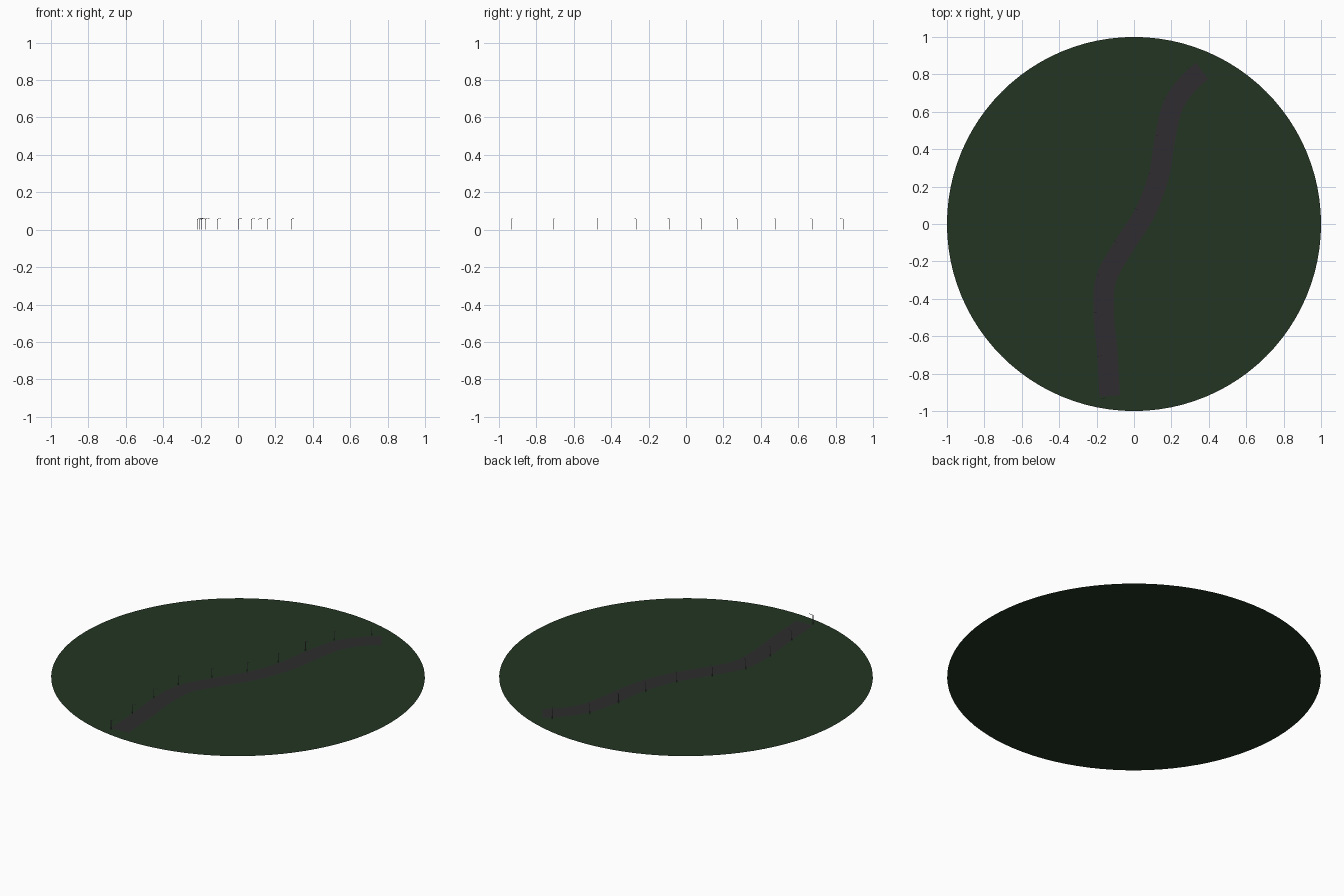
import bpy, bmesh, math
from mathutils import Vector, geometry

if "Cube" in bpy.data.objects:
    bpy.data.objects.remove(bpy.data.objects["Cube"])


def material(name, rgb):
    m = bpy.data.materials.new(name)
    m.diffuse_color = (*rgb, 1)
    m.use_nodes = True
    m.node_tree.nodes["Principled BSDF"].inputs["Base Color"].default_value = m.diffuse_color
    return m


GRASS = material("dark green grass", (0.0175, 0.036, 0.0175))
ASPHALT = material("dark grey asphalt", (0.0275, 0.0255, 0.0275))
METAL = material("grey lamp metal", (0.22, 0.22, 0.22))


def finish(name, bm, mat):
    me = bpy.data.meshes.new(name)
    bm.to_mesh(me)
    bm.free()
    me.materials.append(mat)
    ob = bpy.data.objects.new(name, me)
    bpy.context.collection.objects.link(ob)
    return ob


# Round flat ground
bm = bmesh.new()
bmesh.ops.create_circle(bm, cap_ends=True, segments=96, radius=1.0)
finish("ground_disc", bm, GRASS)

# Road centre line, smoothed with Catmull-Rom tangents
ctrl = [Vector((x, y, 0)) for x, y in (
    (-0.13, -0.92), (-0.142, -0.70), (-0.162, -0.47), (-0.148, -0.29),
    (-0.055, -0.12), (0.058, 0.06), (0.133, 0.26), (0.168, 0.47),
    (0.222, 0.66), (0.365, 0.818))]
n = len(ctrl)
tang = [(ctrl[min(i + 1, n - 1)] - ctrl[max(i - 1, 0)]) /
        (min(i + 1, n - 1) - max(i - 1, 0)) for i in range(n)]
tang[-1] = Vector((0.16, 0.11, 0))
path = []
for i in range(n - 1):
    seg = geometry.interpolate_bezier(ctrl[i], ctrl[i] + tang[i] / 3,
                                      ctrl[i + 1] - tang[i + 1] / 3, ctrl[i + 1], 9)
    path += seg if i == n - 2 else seg[:-1]

# Road ribbon just above the ground
bm = bmesh.new()
prev = None
for i, p in enumerate(path):
    d = (path[min(i + 1, len(path) - 1)] - path[max(i - 1, 0)]).normalized()
    side = Vector((-d.y, d.x, 0)) * 0.055
    up = Vector((0, 0, 0.002))
    row = [bm.verts.new(p + side + up), bm.verts.new(p - side + up)]
    if prev:
        bm.faces.new((prev[0], prev[1], row[1], row[0]))
    prev = row
finish("road", bm, ASPHALT)


def rod(bm, a, b, r):
    d = b - a
    rot = d.to_track_quat('Z', 'Y').to_matrix().to_4x4()
    rot.translation = (a + b) / 2
    bmesh.ops.create_cone(bm, cap_ends=True, segments=6, radius1=r, radius2=r,
                          depth=d.length, matrix=rot)


# Street lamps along the left side, arms rising toward the road
lamps = [(-0.175, -0.935), (-0.197, -0.707), (-0.218, -0.475), (-0.205, -0.266),
         (-0.11, -0.086), (0.001, 0.085), (0.07, 0.274), (0.107, 0.477),
         (0.156, 0.675), (0.285, 0.842)]
for k, (x, y) in enumerate(lamps):
    base = Vector((x, y, 0))
    near = min(path, key=lambda p: (p - base).length)
    d = (near - base).normalized()
    top = base + Vector((0, 0, 0.056))
    tip = top + d * 0.022 + Vector((0, 0, 0.006))
    bm = bmesh.new()
    rod(bm, base, top, 0.0014)
    rod(bm, top, tip, 0.0012)
    finish(f"street_lamp_{k + 1}", bm, METAL)
